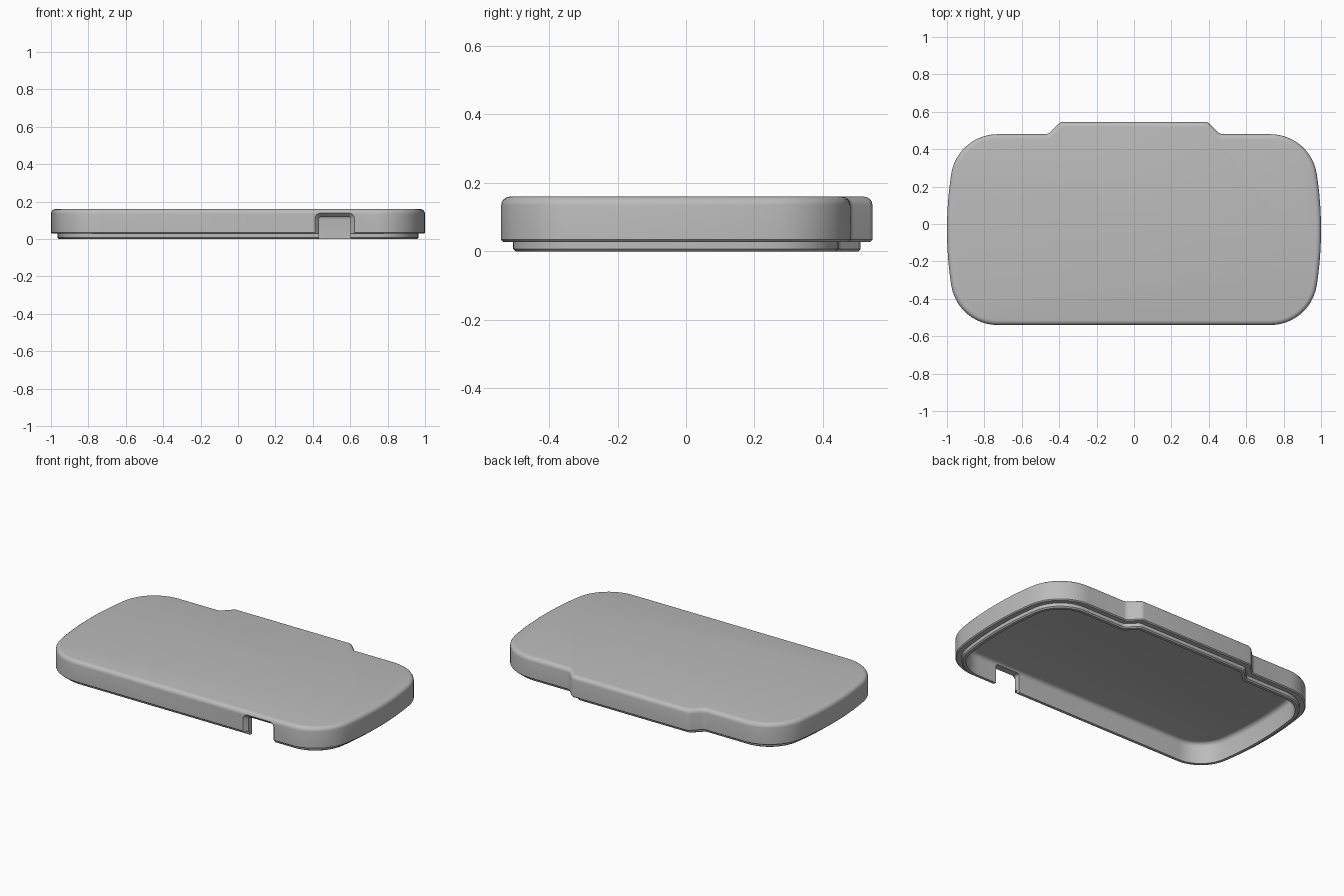
import bpy, bmesh, math
from math import sin, cos, radians

old = bpy.data.objects.get("Cube")
if old:
    bpy.data.objects.remove(old)

grey = bpy.data.materials.new("plain grey")
grey.use_nodes = True
COLOUR = (0.5, 0.5, 0.5, 1)
grey.diffuse_color = COLOUR
grey.node_tree.nodes["Principled BSDF"].inputs["Base Color"].default_value = COLOUR


def arc(cx, cy, r, a, b, n):
    return [(cx + r * cos(radians(a + (b - a) * i / n)),
             cy + r * sin(radians(a + (b - a) * i / n))) for i in range(n + 1)]


def soften(prev, corner, nxt, cut=0.014, n=3):
    """Small rounded corner between two straight edges."""
    def toward(p):
        length = math.dist(corner, p)
        return [c + (q - c) * cut / length for c, q in zip(corner, p)]
    a, b = toward(prev), toward(nxt)
    return [tuple((1 - t) ** 2 * p + 2 * t * (1 - t) * c + t * t * q
                  for p, c, q in zip(a, corner, b)) for t in (i / n for i in range(n + 1))]


def outline(d):
    """Lid plan moved inward by d, counter-clockwise."""
    r, big, mid, lean = 0.25, 1.95, -0.03, 8.8
    cx, cy = 0.73, 0.26
    half = arc(cx, mid - cy, r - d, -90, -lean, 12)
    half += arc(1 - big, mid, big - d, -lean, lean, 12)[1:-1]
    half += arc(cx, mid + cy, r - d, lean, 90, 12)
    # Sloped shoulder of the raised back edge
    s = 0.414 * d
    low, high = (0.46 - s, 0.48 - d), (0.395 - s, 0.545 - d)
    half += soften((0.7, low[1]), low, high) + soften(low, high, (0, high[1]))
    half = [(x, y) for x, y in half]
    return half + [(-x, y) for x, y in reversed(half)]


def loft(name, rings):
    """Closed solid through equal-length rings of 3D points."""
    bm = bmesh.new()
    loops = [[bm.verts.new(p) for p in ring] for ring in rings]
    for a, b in zip(loops, loops[1:]):
        for i in range(len(a)):
            j = (i + 1) % len(a)
            bm.faces.new((a[i], a[j], b[j], b[i]))
    bm.faces.new(loops[0][::-1])
    bm.faces.new(loops[-1])
    bmesh.ops.recalc_face_normals(bm, faces=bm.faces)
    mesh = bpy.data.meshes.new(name)
    bm.to_mesh(mesh)
    bm.free()
    mesh.materials.append(grey)
    obj = bpy.data.objects.new(name, mesh)
    bpy.context.collection.objects.link(obj)
    return obj


# Wall section as (inset, height): ceiling, inner wall, lip, ledge, outer wall, top
TOP, CEILING, FILLET = 0.16, 0.13, 0.025
section = [(0.06 + FILLET * (1 - sin(radians(a))), CEILING - FILLET * (1 - cos(radians(a))))
           for a in (0, 22.5, 45, 67.5, 90)]
section += [(0.06, 0.0), (0.042, 0.0), (0.035, 0.007), (0.035, 0.028),
            (0.006, 0.028), (0.0, 0.034)]
section += [(FILLET * (1 - cos(radians(a))), TOP - FILLET * (1 - sin(radians(a))))
            for a in (0, 22.5, 45, 67.5, 90)]
lid = loft("lid_shell", [[(x, y, z) for x, y in outline(d)] for d, z in section])


# Cable notch, flared toward the outside
def notch(y, grow):
    w, top, r, x0 = 0.085 + grow, 0.118 + grow, 0.012 + grow, 0.517
    pts = [(w, -0.05)] + arc(w - r, top - r, r, 0, 90, 6)
    pts += [(-x, z) for x, z in reversed(pts)]
    return [(x0 + x, y, z) for x, z in pts]


cutter = loft("notch_cutter", [notch(-0.6, 0.026), notch(-0.545, 0.026),
                               notch(-0.517, 0), notch(-0.46, 0)])
cutter.hide_render = True
cutter.hide_viewport = True
cut = lid.modifiers.new("cable notch", "BOOLEAN")
cut.operation = "DIFFERENCE"
cut.solver = "EXACT"
cut.object = cutter

# Apply the cut, then shade smooth with sharp edges kept
bpy.context.view_layer.objects.active = lid
lid.select_set(True)
bpy.ops.object.modifier_apply(modifier=cut.name)
bpy.data.objects.remove(cutter)
bpy.ops.object.shade_smooth_by_angle(angle=radians(30))
